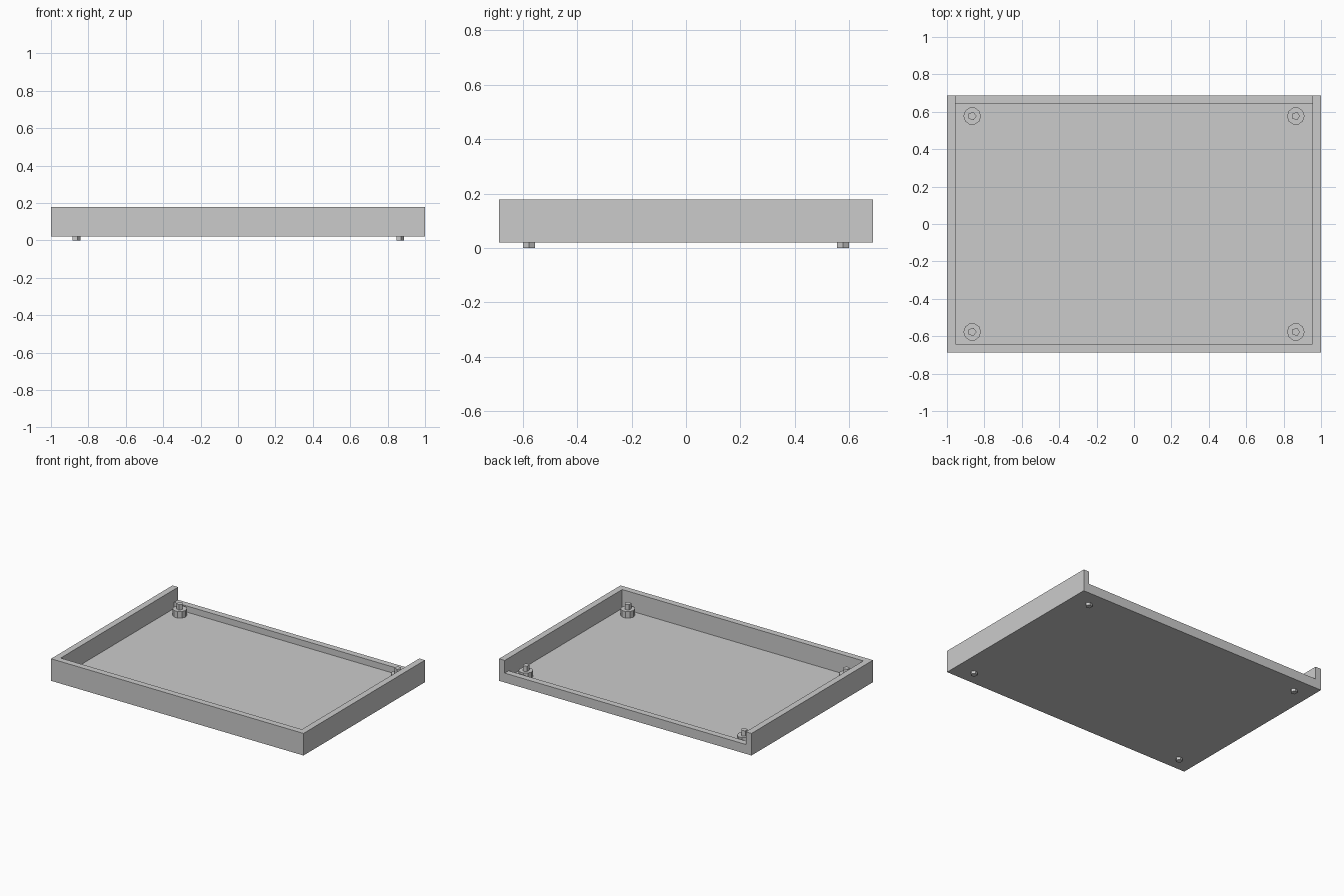
import bpy

default = bpy.data.objects.get("Cube")
if default:
    bpy.data.objects.remove(default, do_unlink=True)

grey = bpy.data.materials.new("plain grey")
grey.use_nodes = True
COLOUR = (0.6, 0.6, 0.6, 1)
grey.diffuse_color = COLOUR
grey.node_tree.nodes["Principled BSDF"].inputs["Base Color"].default_value = COLOUR

# Main sizes
HALF_X, HALF_Y, WALL = 1.0, 0.687, 0.045
BASE, FLOOR, BACK_TOP, RIM = 0.02, 0.043, 0.087, 0.178
POST_TOP, PIN_TOP = 0.09, 0.128


def box(name, x0, x1, y0, y1, z0, z1):
    bpy.ops.mesh.primitive_cube_add(
        size=1, location=((x0 + x1) / 2, (y0 + y1) / 2, (z0 + z1) / 2))
    ob = bpy.context.object
    ob.name = name
    ob.scale = (x1 - x0, y1 - y0, z1 - z0)
    bpy.ops.object.transform_apply(location=False, rotation=False, scale=True)
    ob.data.materials.append(grey)
    return ob


def peg(name, sides, radius, x, y, z0, z1, turn):
    bpy.ops.mesh.primitive_cylinder_add(
        vertices=sides, radius=radius, depth=z1 - z0,
        location=(x, y, (z0 + z1) / 2), rotation=(0, 0, turn))
    ob = bpy.context.object
    ob.name = name
    ob.data.materials.append(grey)


def cut(target, cutter):
    mod = target.modifiers.new(cutter.name, "BOOLEAN")
    mod.operation = "DIFFERENCE"
    mod.solver = "EXACT"
    mod.object = cutter
    cutter.hide_render = True
    cutter.display_type = "WIRE"
    cutter.hide_set(True)


# Open tray with a lowered back wall
tray = box("tray", -HALF_X, HALF_X, -HALF_Y, HALF_Y, BASE, RIM)
inner_x, inner_y = HALF_X - WALL, HALF_Y - WALL
cut(tray, box("cavity_cutter", -inner_x, inner_x, -inner_y, inner_y, FLOOR, 0.4))
cut(tray, box("back_opening_cutter", -inner_x, inner_x, 0.5, 0.9, BACK_TOP, 0.4))

# Corner posts, each with a pin running through to a small foot
QUARTER = -1.5707963  # turns one vertex towards +x
for x, side in ((0.865, "left"), (-0.865, "right")):
    for y, end in ((-0.577, "front"), (0.577, "back")):
        peg(f"{end}_{side}_post", 10, 0.047, x, y, FLOOR - 0.005, POST_TOP, QUARTER)
        peg(f"{end}_{side}_pin", 5, 0.023, x, y, 0, PIN_TOP, QUARTER)
